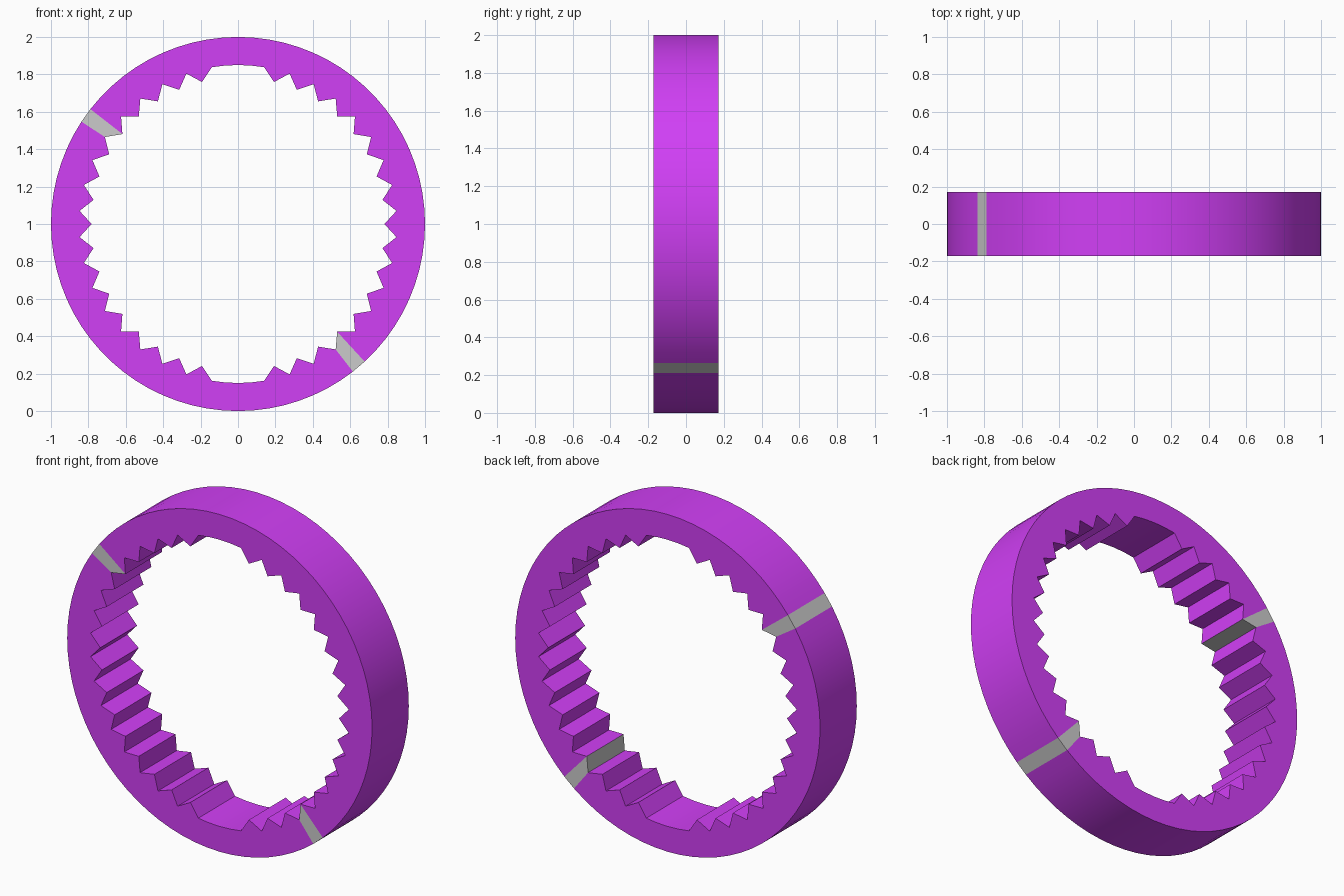
import bpy, bmesh, math

if "Cube" in bpy.data.objects:
    bpy.data.objects.remove(bpy.data.objects["Cube"])

STEPS = 76            # 38 teeth, two steps each
HALF_WIDTH = 0.172
R_OUT, R_VALLEY, R_TIP = 1.0, 0.85, 0.783
NO_TEETH = {18, 20, 56, 58}   # steps left flat at the top and bottom


def inner_radius(k):
    k %= STEPS
    return R_VALLEY if k % 2 or k in NO_TEETH else R_TIP


def ring_arc(name, start, end, mat=None):
    """Toothed ring section running from step start to step end."""
    bm = bmesh.new()
    loops = []
    for k in range(start, end + 1):
        a = 2 * math.pi * k / STEPS
        ri = inner_radius(k)
        loops.append([bm.verts.new((r * math.cos(a), y, 1 + r * math.sin(a)))
                      for r, y in ((ri, -HALF_WIDTH), (R_OUT, -HALF_WIDTH),
                                   (R_OUT, HALF_WIDTH), (ri, HALF_WIDTH))])
    for p, q in zip(loops, loops[1:]):
        for i in range(4):
            j = (i + 1) % 4
            bm.faces.new((p[i], p[j], q[j], q[i]))
    # closed ends
    bm.faces.new(loops[0])
    bm.faces.new(loops[-1])
    bmesh.ops.recalc_face_normals(bm, faces=bm.faces)
    mesh = bpy.data.meshes.new(name)
    bm.to_mesh(mesh)
    bm.free()
    obj = bpy.data.objects.new(name, mesh)
    bpy.context.collection.objects.link(obj)
    if mat:
        mesh.materials.append(mat)
    bpy.ops.object.select_all(action='DESELECT')
    obj.select_set(True)
    bpy.context.view_layer.objects.active = obj
    bpy.ops.object.shade_smooth_by_angle(angle=math.radians(7))
    return obj


purple = bpy.data.materials.new("purple")
purple.diffuse_color = (0.64, 0.05, 0.92, 1)
purple.use_nodes = True
purple.node_tree.nodes["Principled BSDF"].inputs["Base Color"].default_value = purple.diffuse_color

# Two long purple arcs separated by two single-step grey wedges
ring_arc("upper_ring", -10, 30, purple)
ring_arc("left_grey_wedge", 30, 31)
ring_arc("lower_ring", 31, 65, purple)
ring_arc("right_grey_wedge", 65, 66)
